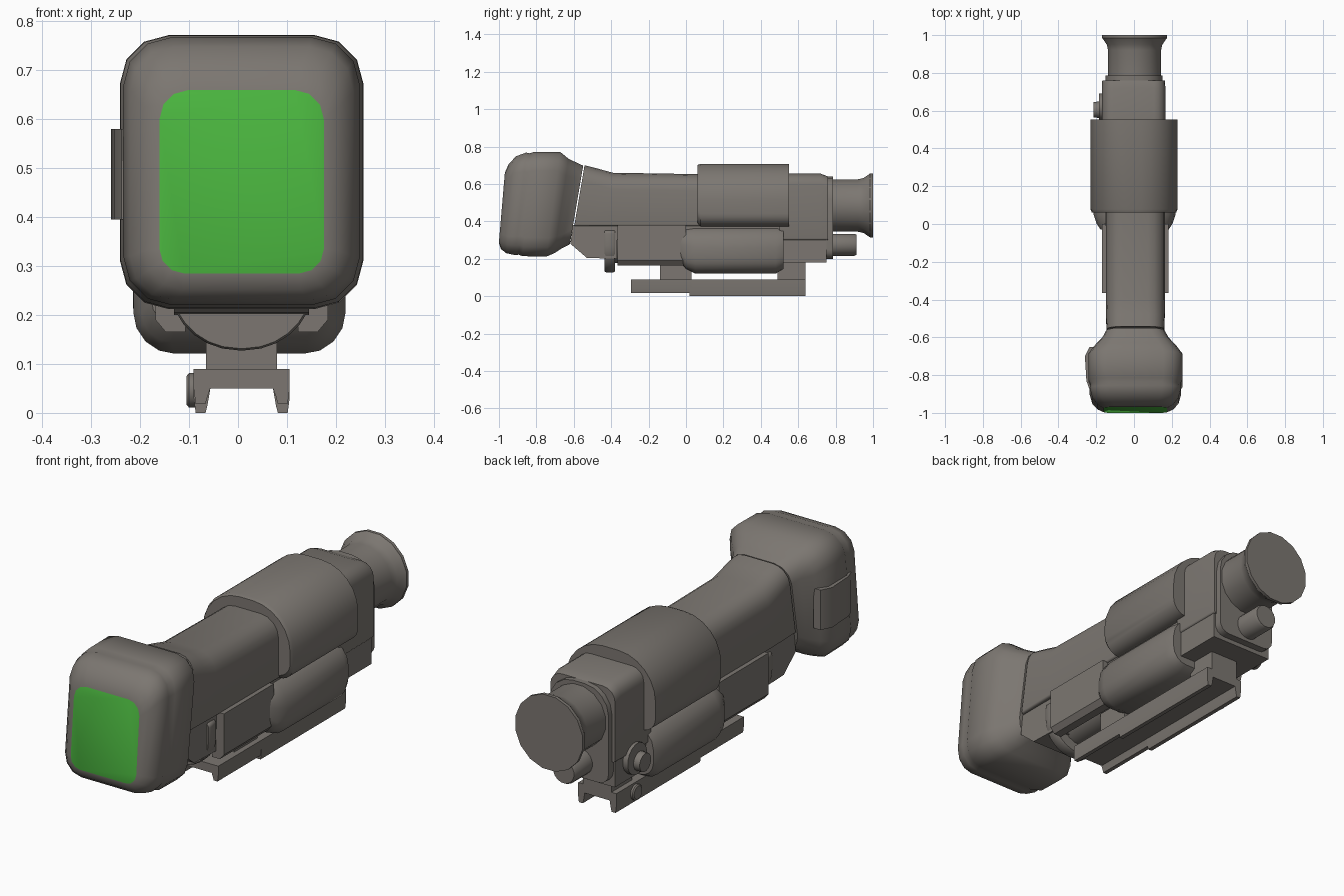
import bpy, bmesh, math

def material(name, rgb):
    m = bpy.data.materials.new(name)
    m.diffuse_color = (*rgb, 1)
    return m

GREY = material("warm_grey", (0.2, 0.183, 0.165))
GREEN = material("screen_green", (0.07, 0.47, 0.05))
CX = 0.0075

def finish(name, bm, angle=35):
    bmesh.ops.recalc_face_normals(bm, faces=bm.faces)
    me = bpy.data.meshes.new(name)
    bm.to_mesh(me)
    bm.free()
    ob = bpy.data.objects.new(name, me)
    bpy.context.collection.objects.link(ob)
    me.materials.append(GREY)
    bpy.ops.object.select_all(action='DESELECT')
    ob.select_set(True)
    bpy.context.view_layer.objects.active = ob
    bpy.ops.object.shade_smooth_by_angle(angle=math.radians(angle))
    return ob

def rounded(hw, z0, z1, rt, rb, seg=4):
    """Rounded rectangle in x,z with separate top and bottom radii."""
    pts = []
    for sx, top, start in ((1, 1, 0), (-1, 1, 90), (-1, 0, 180), (1, 0, 270)):
        r = rt if top else rb
        cx, cz = sx * (hw - r), (z1 - r if top else z0 + r)
        for i in range(seg + 1):
            a = math.radians(start + 90 * i / seg)
            pts.append((cx + r * math.cos(a), cz + r * math.sin(a)))
    return pts

def loft(name, rings, cx=CX, seg=4, angle=35):
    """Rings: y, half width, bottom, top, top radius, bottom radius, tilt."""
    bm = bmesh.new()
    rows = []
    for y, hw, z0, z1, rt, rb, tilt in rings:
        rows.append([bm.verts.new((cx + x, y + tilt * (z - 0.49), z))
                     for x, z in rounded(hw, z0, z1, rt, rb, seg)])
    for a, b in zip(rows, rows[1:]):
        for i in range(len(a)):
            j = (i + 1) % len(a)
            bm.faces.new((a[i], a[j], b[j], b[i]))
    bm.faces.new(rows[0])
    bm.faces.new(rows[-1])
    return finish(name, bm, angle)

def prism(name, pts, axis, lo, hi):
    """Extrude a 2D outline along an axis (other two axes in order)."""
    bm = bmesh.new()
    def put(p, d):
        c = list(p)
        c.insert("xyz".index(axis), d)
        return bm.verts.new(c)
    a = [put(p, lo) for p in pts]
    b = [put(p, hi) for p in pts]
    for i in range(len(a)):
        j = (i + 1) % len(a)
        bm.faces.new((a[i], a[j], b[j], b[i]))
    bm.faces.new(a)
    bm.faces.new(b)
    return finish(name, bm)

def box(name, x0, x1, y0, y1, z0, z1):
    return prism(name, [(x0, y0), (x1, y0), (x1, y1), (x0, y1)], 'z', z0, z1)

def lathe(name, profile, centre, axis='y', n=16):
    """Turned part: profile of (distance along axis, radius)."""
    bm = bmesh.new()
    rows = []
    for d, r in profile:
        row = []
        for i in range(n):
            a = 2 * math.pi * (i + 0.5) / n
            u, v = centre[0] + r * math.cos(a), centre[1] + r * math.sin(a)
            row.append(bm.verts.new((u, d, v) if axis == 'y' else (d, u, v)))
        rows.append(row)
    for a, b in zip(rows, rows[1:]):
        for i in range(n):
            j = (i + 1) % n
            bm.faces.new((a[i], a[j], b[j], b[i]))
    bm.faces.new(rows[0])
    bm.faces.new(rows[-1])
    return finish(name, bm)

# Front hood with the green screen as its front cap
hood = loft("front_hood", [
    (-0.983, 0.168, 0.285, 0.660, 0.06, 0.05, 0.085),
    (-0.968, 0.200, 0.252, 0.705, 0.08, 0.08, 0.09),
    (-0.935, 0.228, 0.230, 0.748, 0.09, 0.09, 0.10),
    (-0.885, 0.242, 0.220, 0.768, 0.10, 0.10, 0.11),
    (-0.865, 0.238, 0.222, 0.764, 0.10, 0.10, 0.11),
    (-0.845, 0.248, 0.214, 0.771, 0.10, 0.10, 0.11),
    (-0.710, 0.249, 0.212, 0.772, 0.10, 0.10, 0.13),
    (-0.665, 0.215, 0.230, 0.735, 0.09, 0.09, 0.15),
    (-0.625, 0.175, 0.255, 0.715, 0.08, 0.08, 0.17),
    (-0.585, 0.155, 0.278, 0.698, 0.08, 0.08, 0.17)], seg=3, angle=45)
hood.data.materials.append(GREEN)
for f in hood.data.polygons:
    if f.center.y < -0.97 and len(f.vertices) > 4:
        f.material_index = 1

# Button pad on the left of the hood
prism("hood_side_pad", [(-0.20, -0.65), (-0.235, -0.65), (-0.26, -0.70),
      (-0.252, -0.83), (-0.238, -0.87), (-0.20, -0.87)], 'z', 0.395, 0.58)

# Main tube, flared toward the hood
loft("main_tube", [
    (-0.578, 0.152, 0.375, 0.700, 0.08, 0.01, 0.17),
    (-0.500, 0.155, 0.375, 0.683, 0.085, 0.01, 0.13),
    (-0.400, 0.157, 0.375, 0.660, 0.09, 0.01, 0.05),
    (0.100, 0.157, 0.375, 0.652, 0.09, 0.01, 0)])

# Wide rear shroud with an arched top
loft("rear_shroud", [
    (0.062, 0.224, 0.390, 0.702, 0.19, 0.07, 0),
    (0.078, 0.230, 0.372, 0.708, 0.19, 0.07, 0),
    (0.552, 0.230, 0.372, 0.708, 0.19, 0.07, 0)], cx=0.0, seg=6)

# Rear block, its lower half and the back flange
loft("rear_block", [
    (0.50, 0.168, 0.30, 0.655, 0.06, 0.01, 0),
    (0.72, 0.168, 0.30, 0.655, 0.06, 0.01, 0),
    (0.76, 0.166, 0.30, 0.640, 0.06, 0.01, 0)], cx=-0.002)
box("rear_lower_block", -0.16, 0.16, 0.50, 0.75, 0.18, 0.31)
loft("back_flange", [
    (0.745, 0.152, 0.20, 0.640, 0.12, 0.05, 0),
    (0.785, 0.152, 0.20, 0.640, 0.12, 0.05, 0)], cx=0.0)

# Eyepiece with flared cup, and the small cap under it
lathe("eyepiece", [(0.77, 0.143), (0.92, 0.143), (0.95, 0.150),
                   (0.985, 0.175), (1.0, 0.175)], (0.003, 0.485))
lathe("battery_cap", [(0.77, 0.060), (0.90, 0.060), (0.912, 0.054)], (-0.01, 0.275))

# Knob on the left of the rear block
lathe("side_knob_base", [(-0.185, 0.072), (-0.14, 0.072)], (0.62, 0.27), 'x')
lathe("side_knob", [(-0.215, 0.042), (-0.17, 0.045)], (0.605, 0.255), 'x')

# Lower housing: capsule-like, with rounded front end
loft("lower_housing", [
    (-0.030, 0.180, 0.180, 0.360, 0.08, 0.05, 0),
    (0.000, 0.200, 0.145, 0.372, 0.10, 0.06, 0),
    (0.050, 0.217, 0.121, 0.378, 0.12, 0.085, 0),
    (0.480, 0.217, 0.121, 0.378, 0.12, 0.085, 0),
    (0.520, 0.200, 0.145, 0.372, 0.10, 0.07, 0)], cx=0.003)
box("housing_neck", -0.15, 0.155, -0.01, 0.52, 0.25, 0.40)

# Chin below the main tube
prism("chin", [(-0.605, 0.38), (-0.618, 0.28), (-0.53, 0.205),
      (-0.37, 0.20), (-0.37, 0.38)], 'x', CX - 0.138, CX + 0.138)

# Side rails flanking the front barrel
for side, label in ((-1, "left"), (1, "right")):
    outline = [(CX + side * x, z) for x, z in
               ((0.115, 0.165), (0.155, 0.165), (0.176, 0.19), (0.176, 0.38), (0.115, 0.38))]
    bar = prism("side_rail_" + label, [(x, z) for x, z in outline], 'y', -0.365, 0.0)
box("rail_ceiling", -0.13, 0.145, -0.37, 0.0, 0.30, 0.38)
lathe("front_barrel", [(-0.40, 0.095), (0.0, 0.095)], (CX, 0.27))

# Band around the chin with a round underside
loft("front_ring", [
    (-0.435, 0.146, 0.132, 0.352, 0.02, 0.138, 0),
    (-0.428, 0.150, 0.128, 0.354, 0.02, 0.142, 0),
    (-0.387, 0.150, 0.128, 0.354, 0.02, 0.142, 0),
    (-0.380, 0.146, 0.132, 0.352, 0.02, 0.138, 0)], seg=7)

# Mounting rail: channel section, shallower at the front
def channel(foot):
    half = [(0.098, 0.09), (0.098, foot + 0.03), (0.094, foot), (0.074, foot),
            (0.070, foot + 0.015), (0.064, 0.05)]
    return [(CX + x, z) for x, z in half] + [(CX - x, z) for x, z in reversed(half)]

prism("mount_rail_front", channel(0.018), 'y', -0.295, 0.03)
prism("mount_rail_rear", channel(0.0), 'y', 0.02, 0.64)
box("mount_post_front", -0.065, 0.08, -0.14, 0.03, 0.085, 0.20)
box("mount_post_rear", -0.065, 0.08, 0.49, 0.64, 0.085, 0.20)
lathe("mount_screw", [(-0.105, 0.030), (-0.10, 0.036), (-0.08, 0.036)], (0.50, 0.046), 'x')
